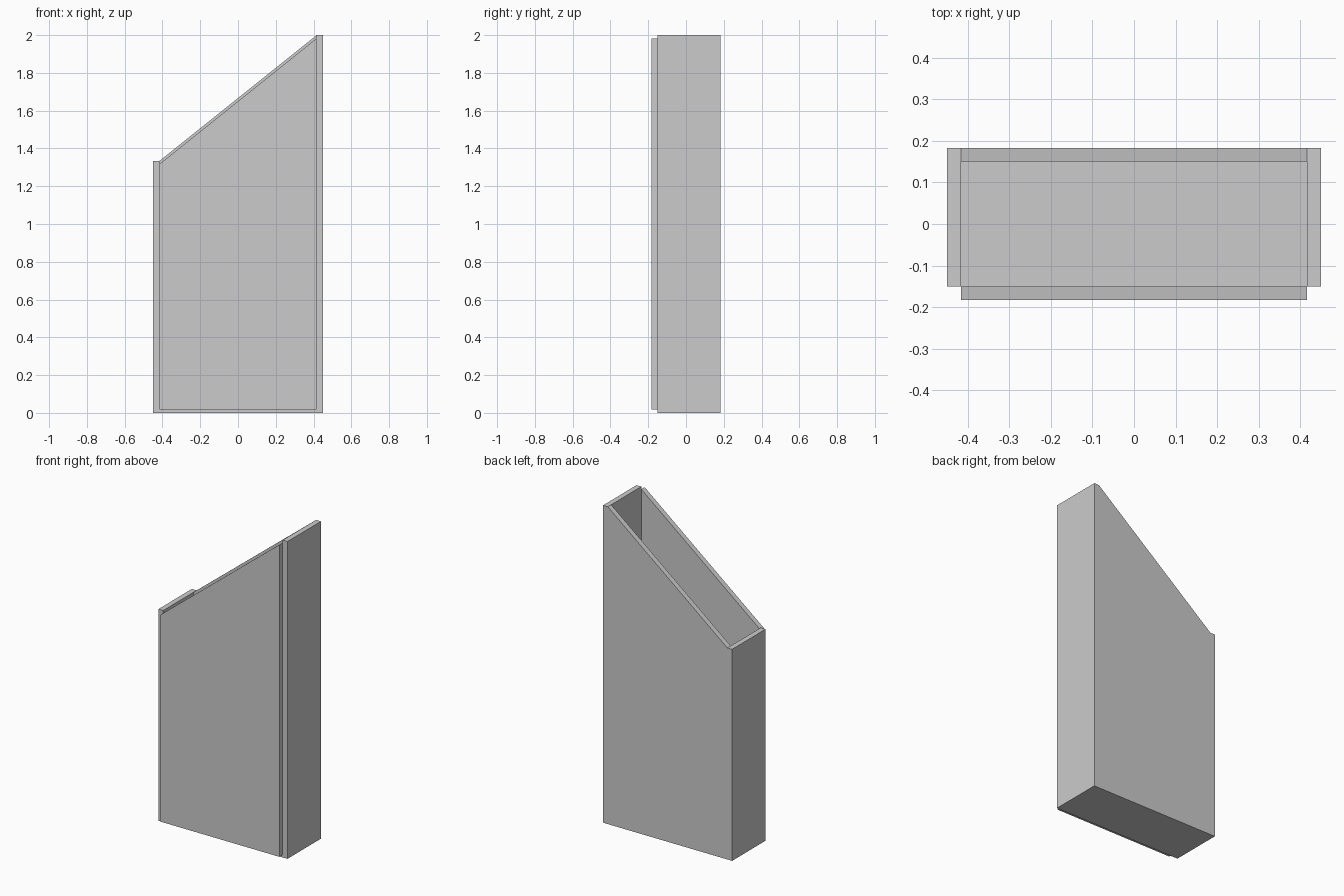
import bpy
import bmesh

cube = bpy.data.objects.get("Cube")
if cube:
    bpy.data.objects.remove(cube, do_unlink=True)

# One plain grey for the whole holder
GREY = (0.6, 0.6, 0.6, 1)
mat = bpy.data.materials.new("plain_grey")
mat.use_nodes = True
mat.diffuse_color = GREY
mat.node_tree.nodes["Principled BSDF"].inputs["Base Color"].default_value = GREY

T = 1 / 30               # board thickness
W, D = 0.45, 0.55 / 3    # half width and half depth
INNER = W - T
LOW, HIGH = 4 / 3, 2.0   # heights of the short and tall walls
INSET = T / 2            # reveal above and below the front panel


def board(name, x, y, bottom, top_left, top_right):
    """Upright board with an x-z outline, extruded from y[0] to y[1]."""
    bm = bmesh.new()
    outline = [(x[0], bottom), (x[1], bottom), (x[1], top_right), (x[0], top_left)]
    face = bm.faces.new([bm.verts.new((px, y[0], pz)) for px, pz in outline])
    ext = bmesh.ops.extrude_face_region(bm, geom=[face])
    verts = [v for v in ext["geom"] if isinstance(v, bmesh.types.BMVert)]
    bmesh.ops.translate(bm, verts=verts, vec=(0, y[1] - y[0], 0))
    bmesh.ops.recalc_face_normals(bm, faces=bm.faces)
    mesh = bpy.data.meshes.new(name)
    bm.to_mesh(mesh)
    bm.free()
    mesh.materials.append(mat)
    obj = bpy.data.objects.new(name, mesh)
    bpy.context.collection.objects.link(obj)


# Side walls, short on one side and tall on the other
board("short_side_wall", (-W, -INNER), (T - D, D), 0, LOW, LOW)
board("tall_side_wall", (INNER, W), (T - D, D), 0, HIGH, HIGH)

# Sloped back and front panels; the front sits proud of the walls
board("back_panel", (-INNER, INNER), (D - T, D), 0, LOW, HIGH)
board("front_panel", (-INNER, INNER), (-D, T - D), INSET, LOW - INSET, HIGH - INSET)

# Floor between the walls
board("floor", (-INNER, INNER), (T - D, D - T), 0, T, T)
